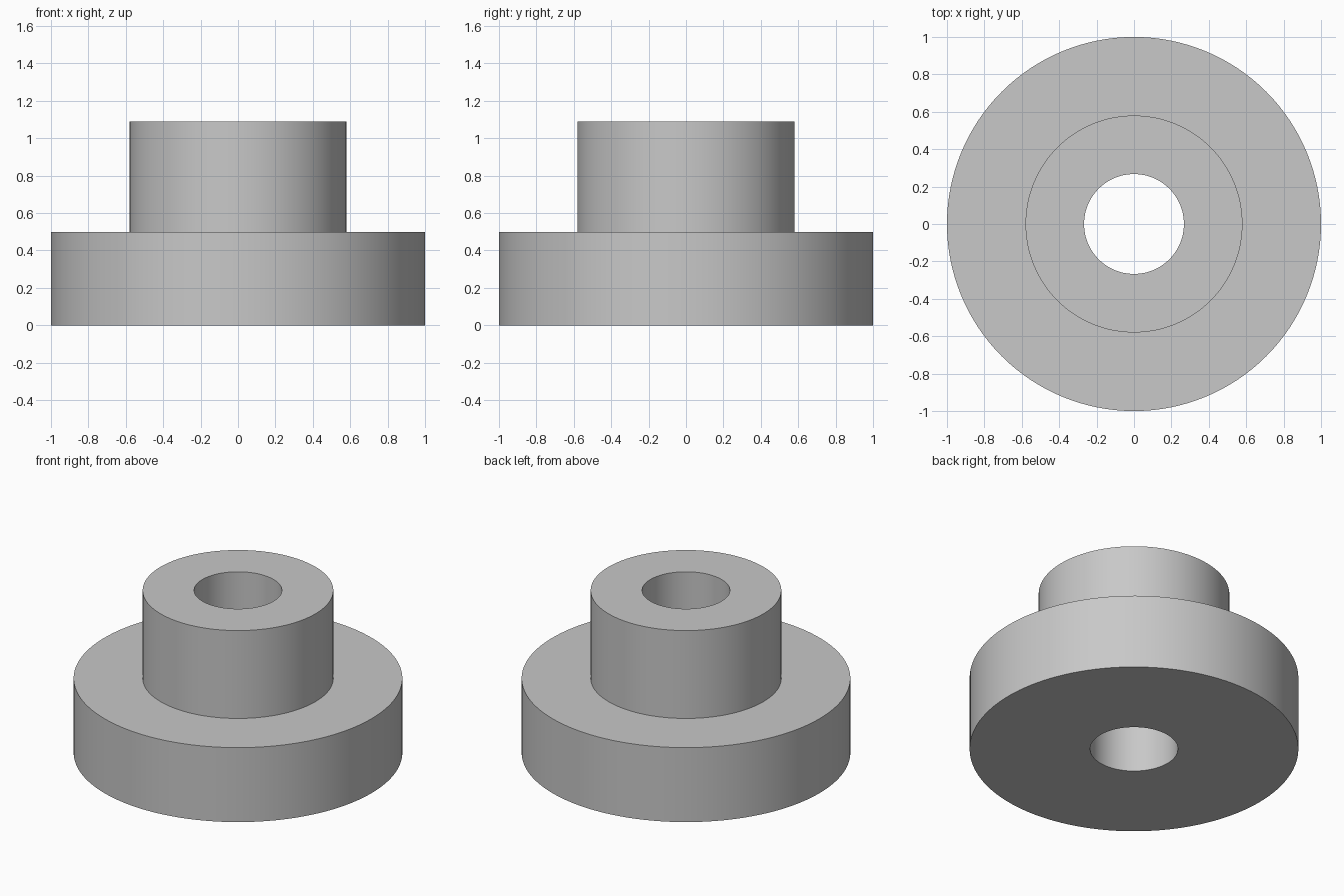
import bpy
import bmesh
from math import cos, sin, tau, radians

cube = bpy.data.objects.get("Cube")
if cube:
    bpy.data.objects.remove(cube, do_unlink=True)

SEGMENTS = 128
BORE, HUB, RIM = 0.267, 0.58, 1.0
STEP, TOP = 0.5, 1.09

# Plain grey material
grey = bpy.data.materials.new("plain_grey")
grey.use_nodes = True
colour = (0.58, 0.58, 0.58, 1.0)
grey.diffuse_color = colour
grey.node_tree.nodes["Principled BSDF"].inputs["Base Color"].default_value = colour


def lathe(name, profile):
    """Turn a closed (radius, height) profile around the z axis."""
    bm = bmesh.new()
    rings = [[bm.verts.new((r * cos(tau * i / SEGMENTS), r * sin(tau * i / SEGMENTS), z))
              for i in range(SEGMENTS)] for r, z in profile]
    for ring, following in zip(rings, rings[1:] + rings[:1]):
        for i in range(SEGMENTS):
            j = (i + 1) % SEGMENTS
            bm.faces.new((ring[i], ring[j], following[j], following[i]))
    bmesh.ops.recalc_face_normals(bm, faces=bm.faces)
    mesh = bpy.data.meshes.new(name)
    bm.to_mesh(mesh)
    bm.free()
    mesh.materials.append(grey)
    obj = bpy.data.objects.new(name, mesh)
    bpy.context.collection.objects.link(obj)
    return obj


# Stepped collar: wide flange, narrower hub and a through bore
collar = lathe("flanged_collar", [(BORE, 0), (RIM, 0), (RIM, STEP),
                                  (HUB, STEP), (HUB, TOP), (BORE, TOP)])

# Smooth round walls with sharp rims
bpy.ops.object.select_all(action="DESELECT")
collar.select_set(True)
bpy.context.view_layer.objects.active = collar
bpy.ops.object.shade_smooth_by_angle(angle=radians(30))
